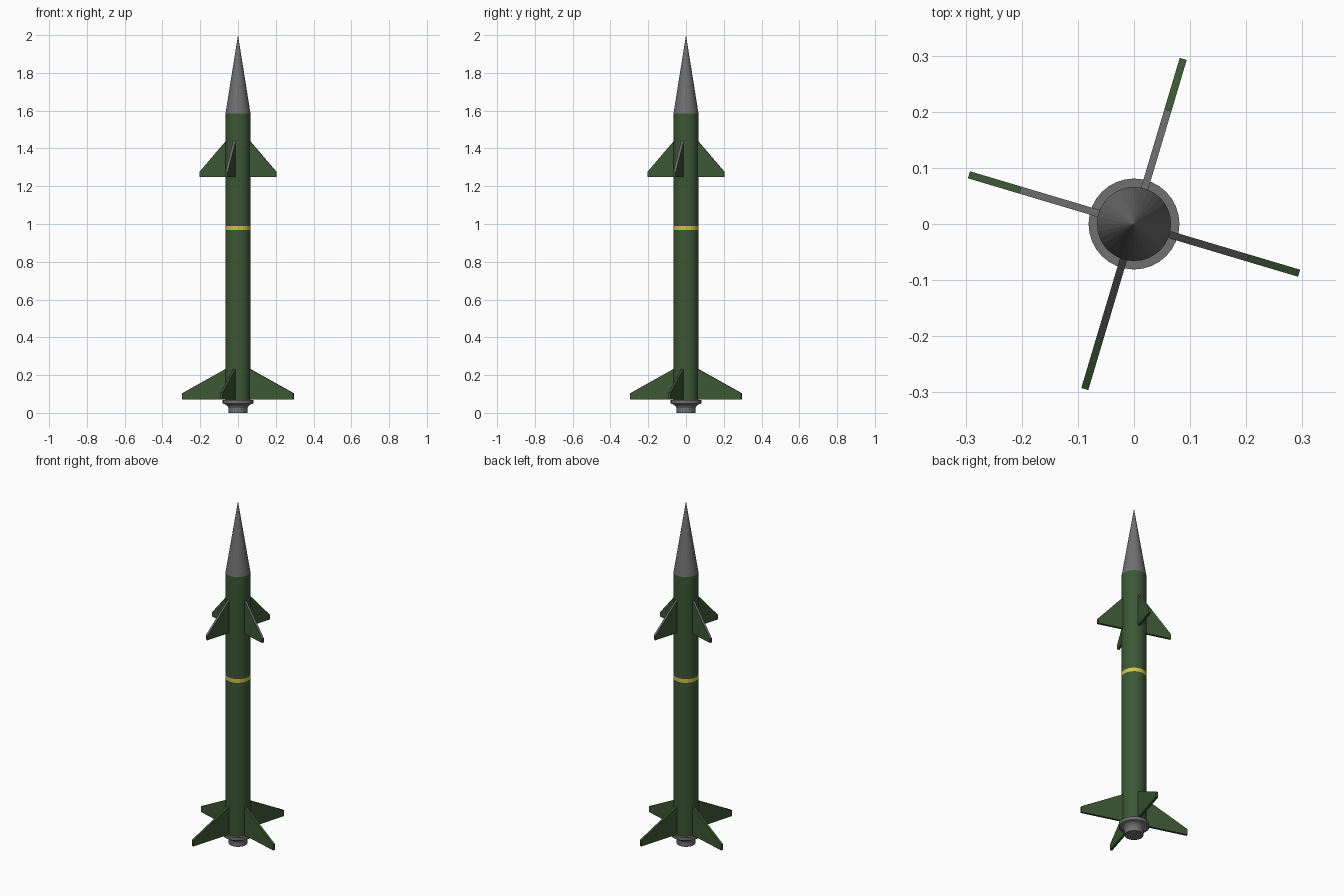
import bpy, bmesh, math
from mathutils import Matrix

if "Cube" in bpy.data.objects:
    bpy.data.objects.remove(bpy.data.objects["Cube"])

SIDES = 32
R = 0.066            # body radius
FIN_ANGLE = math.radians(-16.6)
FIN_T = 0.0065       # half thickness of a fin


def material(name, color):
    m = bpy.data.materials.new(name)
    m.diffuse_color = (*color, 1)
    m.use_nodes = True
    m.node_tree.nodes["Principled BSDF"].inputs["Base Color"].default_value = m.diffuse_color
    return m


GREEN = material("green", (0.045, 0.095, 0.035))
YELLOW = material("yellow", (0.62, 0.55, 0.06))
GREY = material("grey", (0.16, 0.16, 0.16))


def finish(name, bm, mats):
    mesh = bpy.data.meshes.new(name)
    bm.to_mesh(mesh)
    bm.free()
    for m in mats:
        mesh.materials.append(m)
    ob = bpy.data.objects.new(name, mesh)
    bpy.context.collection.objects.link(ob)
    return ob


def lathe(name, profile, mat):
    """Spin an (r, z) profile, listed bottom to top, around the z axis."""
    bm = bmesh.new()
    verts = [bm.verts.new((r, 0, z)) for r, z in profile]
    edges = [bm.edges.new(p) for p in zip(verts, verts[1:])]
    bmesh.ops.spin(bm, geom=verts + edges, cent=(0, 0, 0), axis=(0, 0, 1),
                   angle=math.tau, steps=SIDES)
    bmesh.ops.remove_doubles(bm, verts=bm.verts, dist=1e-4)
    bmesh.ops.recalc_face_normals(bm, faces=bm.faces)
    return finish(name, bm, [mat])


def fins(name, bottom, tip_r, tip_z, root_z, edge_mat):
    """Four fins; the sloping leading edge may have its own material."""
    inner = 0.045
    top = root_z + (root_z - tip_z) / (tip_r - R) * (R - inner)
    outline = [(inner, bottom), (tip_r, bottom), (tip_r, tip_z), (inner, top)]
    for i in range(4):
        bm = bmesh.new()
        face = bm.faces.new([bm.verts.new((r, -FIN_T, z)) for r, z in outline])
        ext = bmesh.ops.extrude_face_region(bm, geom=[face], use_keep_orig=True)
        moved = [v for v in ext["geom"] if isinstance(v, bmesh.types.BMVert)]
        bmesh.ops.translate(bm, vec=(0, 2 * FIN_T, 0), verts=moved)
        bmesh.ops.recalc_face_normals(bm, faces=bm.faces)
        for f in bm.faces:
            f.normal_update()
            if f.normal.z > 0.2:
                f.material_index = 1
        bm.transform(Matrix.Rotation(FIN_ANGLE + i * math.pi / 2, 4, 'Z'))
        finish(f"{name}_{i + 1}", bm, [GREEN, edge_mat])


# Nozzle with flared collar
lathe("nozzle", [(0, 0), (0.05, 0), (0.05, 0.026), (0.055, 0.036),
                 (0.064, 0.044), (0.081, 0.05), (0.081, 0.069), (0, 0.069)], GREY)

# Body tube, split by the painted band
lathe("lower_body", [(R, 0.069), (R, 0.967)], GREEN)
lathe("band", [(R, 0.967), (R, 0.989)], YELLOW)
lathe("upper_body", [(R, 0.989), (R, 1.586)], GREEN)

# Nose cone
lathe("nose_cone", [(R, 1.586), (0, 2.0)], GREY)

# Tail fins and forward fins
fins("tail_fin", 0.07, 0.307, 0.104, 0.233, GREEN)
fins("forward_fin", 1.249, 0.212, 1.275, 1.439, GREY)
